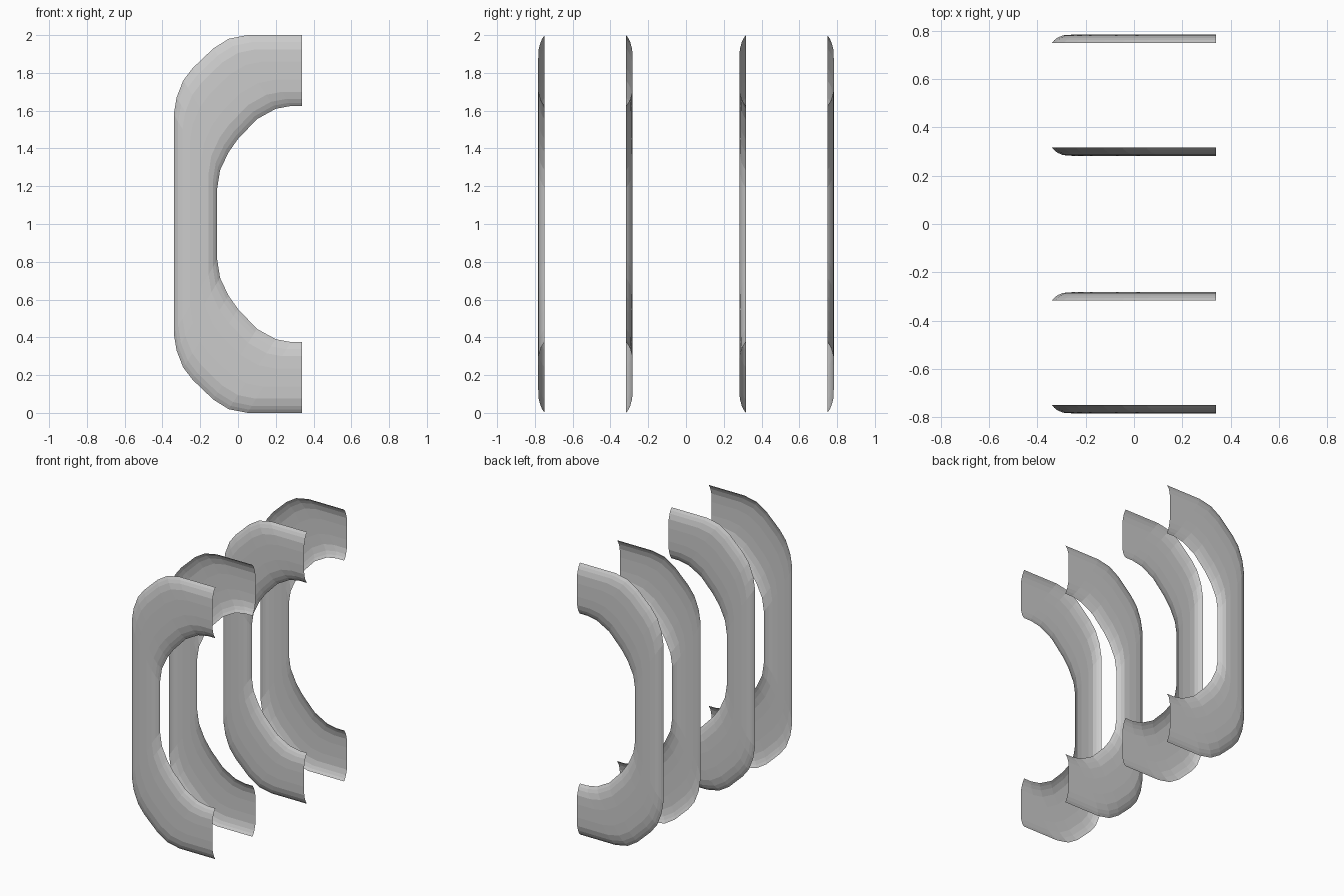
import bpy
import bmesh
from mathutils import Vector

cube = bpy.data.objects.get("Cube")
if cube:
    bpy.data.objects.remove(cube, do_unlink=True)

# One plain grey for every shell
grey = bpy.data.materials.new("light_grey")
grey.use_nodes = True
colour = (0.6, 0.6, 0.6, 1)
grey.diffuse_color = colour
grey.node_tree.nodes["Principled BSDF"].inputs["Base Color"].default_value = colour

# Upper half of the C outline (x, z): outer and inner rims, paired point by point
outer = [(0.34, 2.0), (0.05, 2.0), (-0.05, 1.98), (-0.13, 1.93),
         (-0.24, 1.825), (-0.29, 1.76), (-0.325, 1.67), (-0.34, 1.58)]
inner = [(0.34, 1.625), (0.28, 1.625), (0.20, 1.61), (0.10, 1.555),
         (0.0, 1.45), (-0.05, 1.38), (-0.095, 1.285), (-0.11, 1.19)]

# Half of the rolled section: (fraction across the band, height above the rim)
roll = [(0, 0), (0.045, 0.012), (0.1, 0.022), (0.2, 0.032), (0.37, 0.035)]
section = roll + [(1 - t, h) for t, h in reversed(roll)]


def full_outline(half):
    """Mirror the upper half about mid height."""
    return half + [(x, 2 - z) for x, z in reversed(half)]


def c_shell(name, rim_y, facing):
    """Open C-shaped sheet whose flat face bulges along y towards facing."""
    bm = bmesh.new()
    rows = []
    for a, b in zip(full_outline(outer), full_outline(inner)):
        a, b = Vector(a), Vector(b)
        row = []
        for t, h in section:
            p = a.lerp(b, t)
            row.append(bm.verts.new((p.x, rim_y + facing * h, p.y)))
        rows.append(row)
    for r, s in zip(rows, rows[1:]):
        for i in range(len(section) - 1):
            bm.faces.new((r[i], s[i], s[i + 1], r[i + 1]))
    # Turn the sheet so the bulged side is its outside
    bm.normal_update()
    if sum(f.normal.y * f.calc_area() for f in bm.faces) * facing < 0:
        bmesh.ops.reverse_faces(bm, faces=bm.faces[:])
    mesh = bpy.data.meshes.new(name)
    bm.to_mesh(mesh)
    bm.free()
    mesh.materials.append(grey)
    obj = bpy.data.objects.new(name, mesh)
    bpy.context.collection.objects.link(obj)
    return obj


# Two sleeves, each a pair of shells facing away from each other
for sleeve, side in (("front", -1), ("back", 1)):
    c_shell(sleeve + "_sleeve_outer_shell", side * 0.748, side)
    c_shell(sleeve + "_sleeve_inner_shell", side * 0.317, -side)
